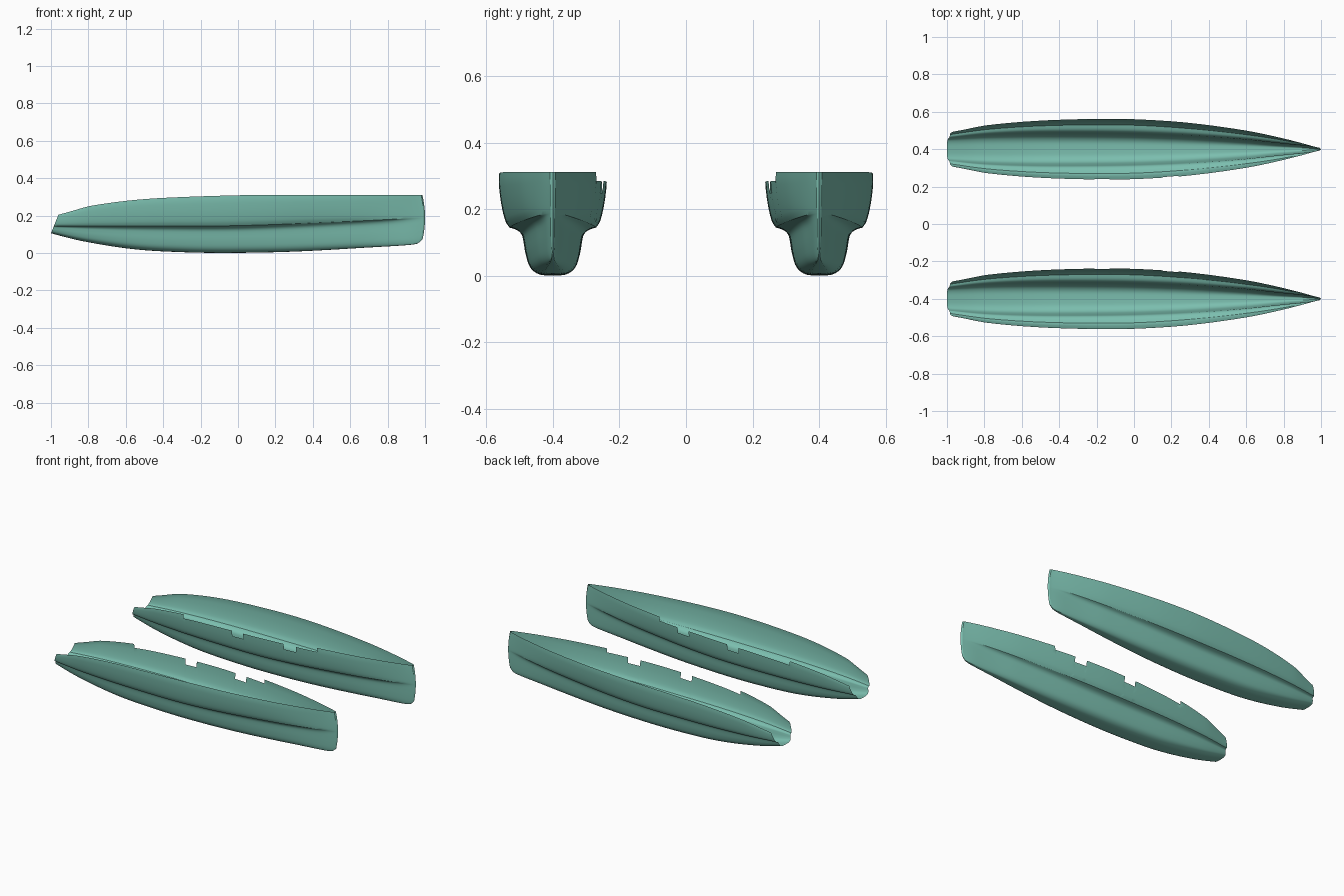
import bpy, bmesh

if "Cube" in bpy.data.objects:
    bpy.data.objects.remove(bpy.data.objects["Cube"])


def curve(pts, x):
    """Smooth interpolation through (x, value) points."""
    n = len(pts)
    if x <= pts[0][0]:
        return pts[0][1]
    if x >= pts[-1][0]:
        return pts[-1][1]

    def slope(i):
        a, b = pts[max(i - 1, 0)], pts[min(i + 1, n - 1)]
        return (b[1] - a[1]) / (b[0] - a[0])
    i = max(k for k in range(n - 1) if pts[k][0] <= x)
    (x0, y0), (x1, y1) = pts[i], pts[i + 1]
    d = x1 - x0
    t = (x - x0) / d
    return ((2*t**3 - 3*t*t + 1) * y0 + (t**3 - 2*t*t + t) * d * slope(i)
            + (3*t*t - 2*t**3) * y1 + (t**3 - t*t) * d * slope(i + 1))


# Hull lines along the length
KEEL = [(-1, .106), (-.8, .058), (-.55, .02), (-.3, .005), (-.05, .001), (.3, .008),
        (.7, .03), (.95, .046), (.98, .054), (1, .075)]
CHINE = [(-1, .145), (-.4, .145), (0, .147), (.5, .165), (1, .19)]
SHEER = [(-1, .205), (-.8, .25), (-.6, .279), (-.4, .295), (0, .309), (.3, .311), (1, .311)]
BEAM = [(-1, .094), (-.8, .126), (-.6, .146), (-.4, .157), (-.15, .162), (.05, .158),
        (.3, .14), (.6, .099), (.8, .057), (.99, .008)]
SHELF = [(-1, .83), (0, .8), (.6, .78), (1, .9)]      # chine width / beam
LOWER = [(-1, .66), (-.2, .55), (.6, .52), (.85, .55), (1, .85)]   # bottom width / beam
# Section below the chine: height fraction by bottom width, and flare above the chine
BILGE_W = [(0, 0), (1, .45), (2, .76), (3, .91), (4, 1)]
BILGE_H = [(0, 0), (1, .02), (2, .16), (3, .43), (4, .76), (5, .92), (6, 1)]
FLARE = [(0, 0), (.11, .36), (.42, .75), (.78, .99), (.9, 1), (1, .97)]
# Cut-outs in the inboard edge: start, end
CUT = (-.57, .38)
NOTCHES = [(-.21, -.13), (.155, .238)]


def half_section(s, inboard, probe):
    keel, chine, sheer = curve(KEEL, s), curve(CHINE, s), curve(SHEER, s)
    beam = 0 if s >= 1 else curve(BEAM, s)
    hc, wl = beam * curve(SHELF, s), beam * curve(LOWER, s)
    pts = []
    for k in range(25):
        u = k / 4
        h = keel + (chine - keel) * curve(BILGE_H, u)
        if u <= 4:
            w = wl * curve(BILGE_W, u)
        else:
            v = (u - 4) / 2
            w = wl + (hc - wl) * (.25 * v + .75 * v * v)
        pts.append((w, h))
    top = sheer
    if inboard and CUT[0] < probe < CUT[1]:
        top = sheer - .026
        if any(a < probe < b for a, b in NOTCHES):
            top = sheer - .062
    for k in range(1, 13):
        z = chine + (top - chine) * k / 12
        t = (z - chine) / (sheer - chine)
        pts.append((hc + (beam - hc) * curve(FLARE, t), z))
    return pts


def place(s, z):
    """Rake the stern and curve the stem."""
    aft = max(0, (-.8 - s) / .2)
    fore = max(0, (s - .9) / .1)
    return s + aft * (z - .106) * .4 - fore * .014 * ((z - .19) / .12) ** 2


# Stations, doubled at each step of the cut-outs
steps = [*CUT] + [v for n in NOTCHES for v in n]
stations = [-1 + i / 35 for i in range(70)] + [.985, .992, 1]
stations = [s for s in stations if all(abs(s - v) > .006 for v in steps)]
stations += [v + d for v in steps for d in (-.0004, .0004)]
stations.sort()


def hull(name, side):
    bm = bmesh.new()
    rows = []
    for s in stations:
        inner = half_section(s, True, s)
        outer = half_section(s, False, s)
        line = [(-w, z) for w, z in reversed(inner)] + outer[1:]
        rows.append([bm.verts.new((place(s, z), side * (.4 + w), z)) for w, z in line])
    for a, b in zip(rows, rows[1:]):
        for i in range(len(a) - 1):
            q = [a[i], a[i + 1], b[i + 1], b[i]]
            bm.faces.new(q if side < 0 else q[::-1])
    bmesh.ops.remove_doubles(bm, verts=bm.verts, dist=1e-5)
    # Make the skin face outwards (keel faces look down)
    bm.normal_update()
    low = min(bm.faces, key=lambda f: f.calc_center_median().z)
    if low.normal.z > 0:
        bmesh.ops.reverse_faces(bm, faces=bm.faces)
    me = bpy.data.meshes.new(name)
    bm.to_mesh(me)
    bm.free()
    ob = bpy.data.objects.new(name, me)
    bpy.context.collection.objects.link(ob)
    mat = bpy.data.materials.get("hull_green") or bpy.data.materials.new("hull_green")
    mat.diffuse_color = (.2, .52, .43, 1)
    mat.use_nodes = True
    mat.node_tree.nodes["Principled BSDF"].inputs["Base Color"].default_value = mat.diffuse_color
    me.materials.append(mat)
    bpy.ops.object.select_all(action='DESELECT')
    ob.select_set(True)
    bpy.context.view_layer.objects.active = ob
    bpy.ops.object.shade_smooth_by_angle(angle=.5)


hull("left_hull", 1)
hull("right_hull", -1)
